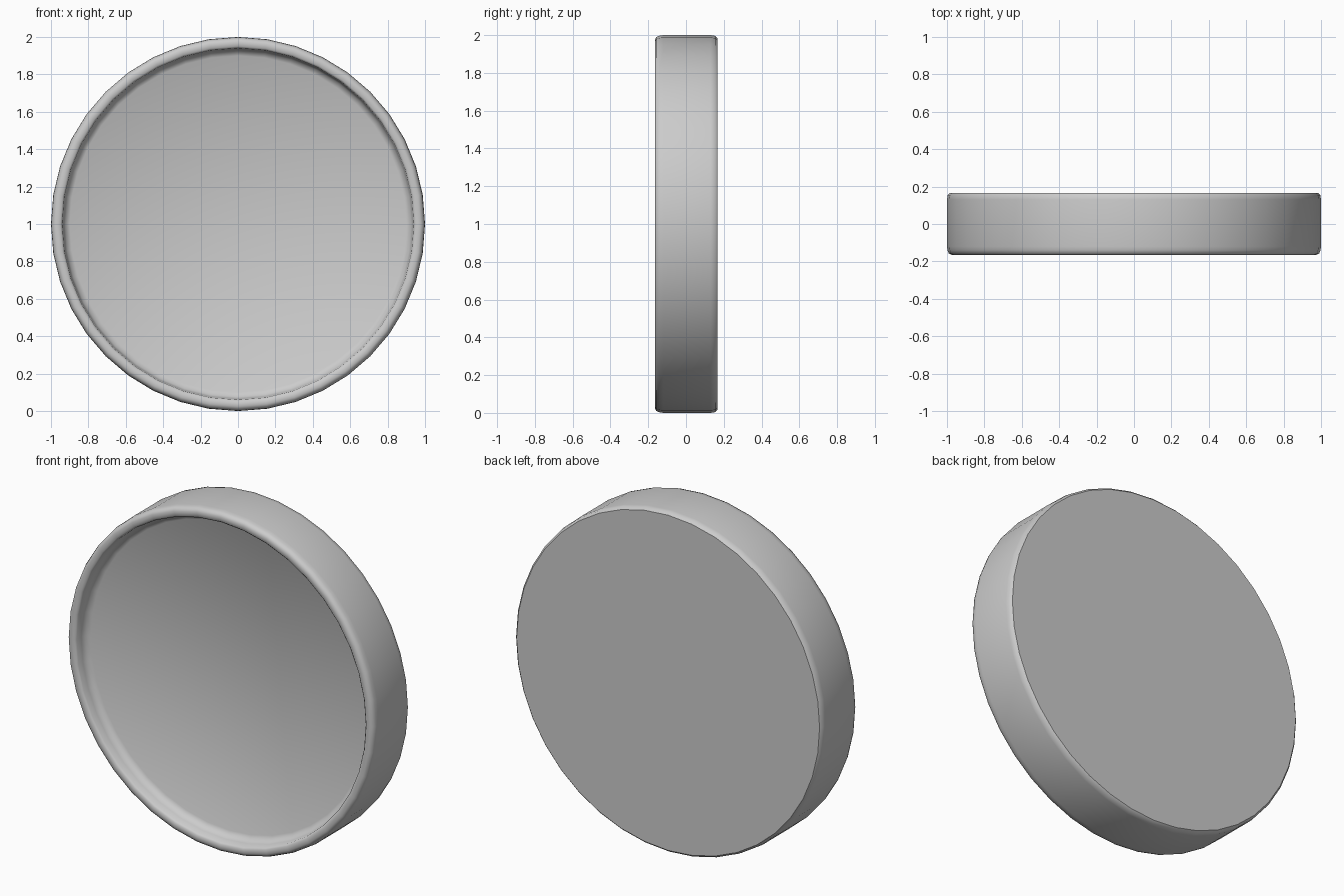
import bpy, bmesh, math

if "Cube" in bpy.data.objects:
    bpy.data.objects.remove(bpy.data.objects["Cube"])

SEGMENTS = 40

# Cross-section of the dish as (radius, y), from recessed floor round to the back
profile = [(0.90, -0.08), (0.925, -0.095), (0.935, -0.12), (0.94, -0.155), (0.95, -0.165),
           (0.975, -0.165), (0.99, -0.158), (0.997, -0.14), (1.0, -0.12),
           (1.0, 0.13), (0.996, 0.155), (0.985, 0.166)]

bm = bmesh.new()
rings = []
for r, y in profile:
    rings.append([bm.verts.new((r * math.sin(2 * math.pi * i / SEGMENTS), y,
                                1 + r * math.cos(2 * math.pi * i / SEGMENTS)))
                  for i in range(SEGMENTS)])

# Revolved rim and side wall
for a, b in zip(rings, rings[1:]):
    for i in range(SEGMENTS):
        j = (i + 1) % SEGMENTS
        bm.faces.new((a[i], a[j], b[j], b[i]))

# Recessed front floor and flat back
bm.faces.new(rings[0])
back = bm.faces.new(rings[-1])
bmesh.ops.recalc_face_normals(bm, faces=bm.faces)
for f in bm.faces:
    f.smooth = True
for e in back.edges:
    e.smooth = False

mesh = bpy.data.meshes.new("round_dish")
bm.to_mesh(mesh)
bm.free()
dish = bpy.data.objects.new("round_dish", mesh)
bpy.context.collection.objects.link(dish)
